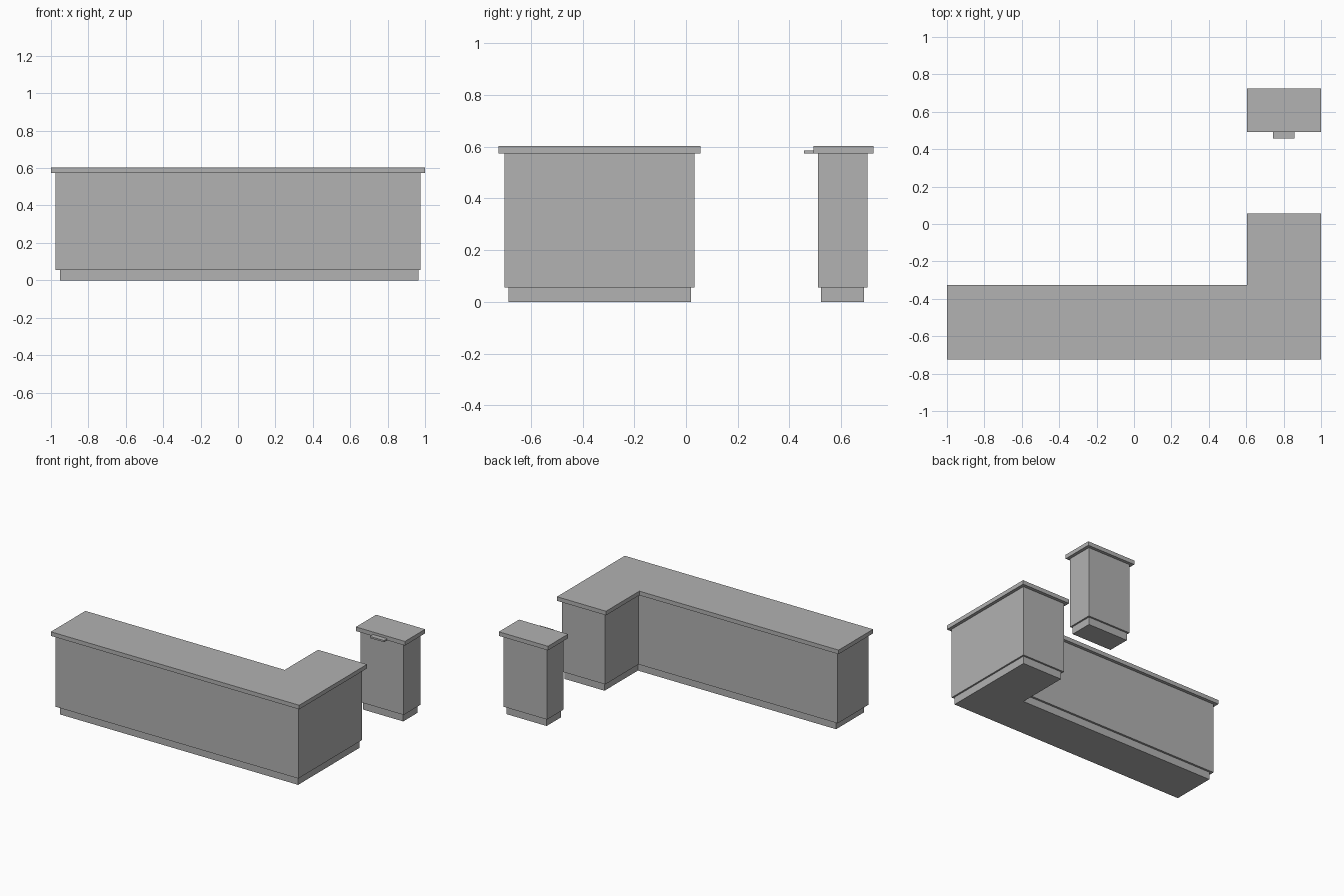
import bpy
import bmesh

cube = bpy.data.objects.get("Cube")
if cube:
    bpy.data.objects.remove(cube, do_unlink=True)

grey = bpy.data.materials.new("plain_grey")
grey.use_nodes = True
colour = (0.445, 0.445, 0.445, 1)
grey.diffuse_color = colour
grey.node_tree.nodes["Principled BSDF"].inputs["Base Color"].default_value = colour

KICK_TOP, BODY_TOP, WORKTOP = 0.055, 0.573, 0.603


def prism(name, outline, z0, z1):
    """Extrude a flat outline from z0 up to z1."""
    bm = bmesh.new()
    base = bm.faces.new([bm.verts.new((x, y, z0)) for x, y in outline])
    top = bmesh.ops.extrude_face_region(bm, geom=[base], use_keep_orig=True)
    for v in top["geom"]:
        if isinstance(v, bmesh.types.BMVert):
            v.co.z = z1
    bmesh.ops.recalc_face_normals(bm, faces=bm.faces)
    mesh = bpy.data.meshes.new(name)
    bm.to_mesh(mesh)
    bm.free()
    mesh.materials.append(grey)
    obj = bpy.data.objects.new(name, mesh)
    bpy.context.collection.objects.link(obj)
    return obj


def rectangle(x0, x1, y0, y1):
    return [(x0, y0), (x1, y0), (x1, y1), (x0, y1)]


def ell(x0, x1, y0, y1, xi, yi):
    """L outline with its inner corner at (xi, yi)."""
    return [(x0, y0), (x1, y0), (x1, y1), (xi, y1), (xi, yi), (x0, yi)]


# L-shaped counter
prism("counter_plinth", ell(-0.953, 0.965, -0.687, 0.019, 0.643, -0.365), 0, KICK_TOP)
prism("counter_body", ell(-0.977, 0.977, -0.702, 0.032, 0.628, -0.35), KICK_TOP, BODY_TOP)
prism("counter_worktop", ell(-1, 1, -0.724, 0.056, 0.605, -0.327), BODY_TOP, WORKTOP)

# Separate small cabinet
prism("cabinet_plinth", rectangle(0.64, 0.965, 0.522, 0.689), 0, KICK_TOP)
prism("cabinet_body", rectangle(0.628, 0.977, 0.51, 0.702), KICK_TOP, BODY_TOP)
prism("cabinet_worktop", rectangle(0.605, 1, 0.492, 0.724), BODY_TOP, WORKTOP)

# Small ledge on the cabinet front
prism("cabinet_ledge", rectangle(0.742, 0.857, 0.456, 0.492), BODY_TOP, 0.585)
